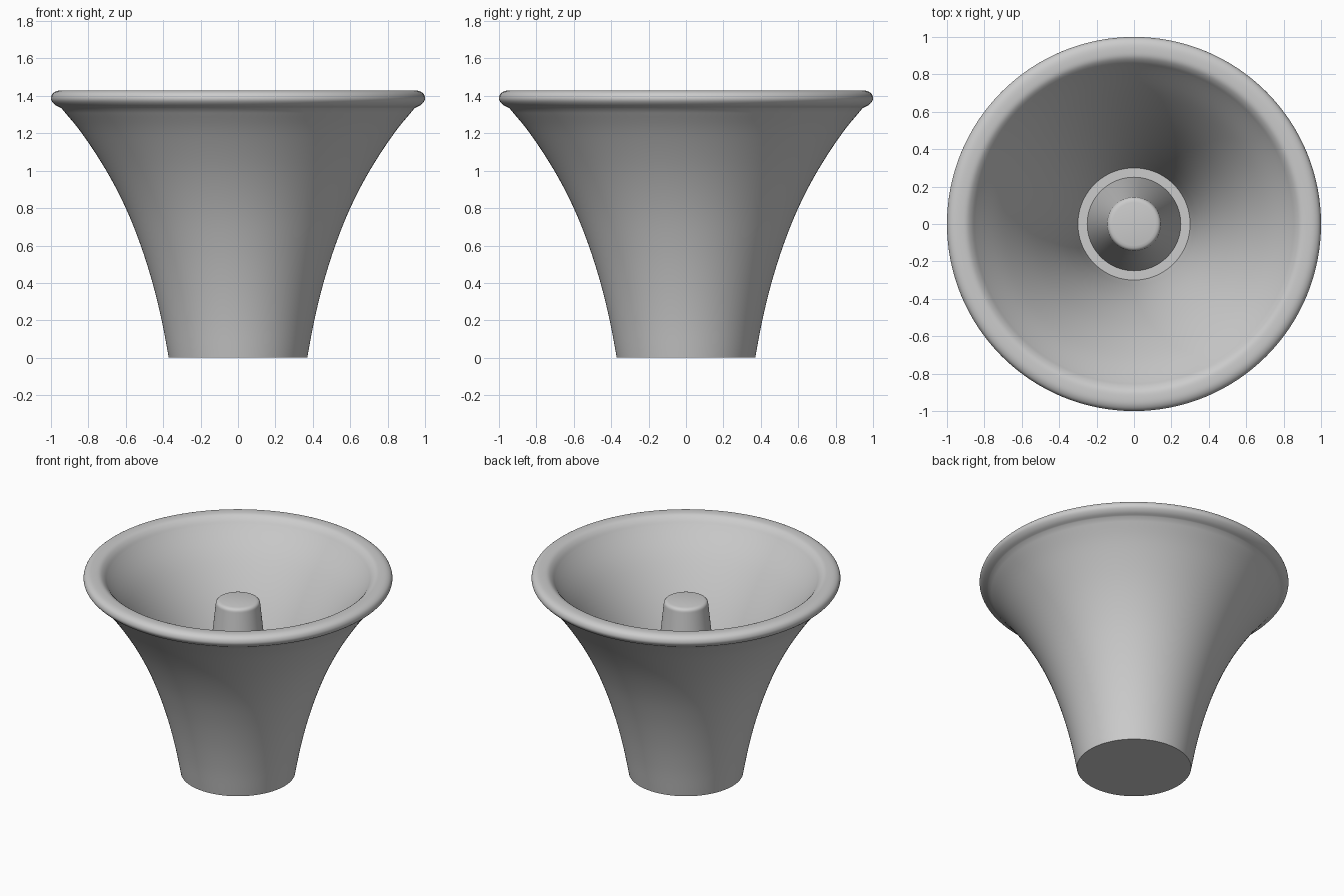
import bpy, math
from mathutils import Vector

if "Cube" in bpy.data.objects:
    bpy.data.objects.remove(bpy.data.objects["Cube"])

SIDES = 128

def smooth_path(pts, steps=5):
    """Catmull-Rom curve through (radius, z) points."""
    p = [Vector(q) for q in pts]
    p = [2 * p[0] - p[1]] + p + [2 * p[-1] - p[-2]]
    out = []
    for a, b, c, d in zip(p, p[1:], p[2:], p[3:]):
        for i in range(steps):
            t = i / steps
            out.append(0.5 * (2 * b + (c - a) * t + (2 * a - 5 * b + 4 * c - d) * t**2
                              + (3 * b - a - 3 * c + d) * t**3))
    return out + [p[-2]]

def lathe(name, profile):
    """Revolve a (radius, z) profile round z; radius 0 closes to a pole."""
    verts, faces, rings = [], [], []
    for r, z in profile:
        n = 1 if r < 1e-5 else SIDES
        rings.append(range(len(verts), len(verts) + n))
        verts += [(r * math.cos(2 * math.pi * i / SIDES),
                   r * math.sin(2 * math.pi * i / SIDES), z) for i in range(n)]
    for lo, hi in zip(rings, rings[1:]):
        for i in range(SIDES):
            j = (i + 1) % SIDES
            if len(lo) == 1:
                faces.append((lo[0], hi[j], hi[i]))
            elif len(hi) == 1:
                faces.append((lo[i], lo[j], hi[0]))
            else:
                faces.append((lo[i], lo[j], hi[j], hi[i]))
    me = bpy.data.meshes.new(name)
    me.from_pydata(verts, [], faces)
    ob = bpy.data.objects.new(name, me)
    bpy.context.collection.objects.link(ob)
    bpy.ops.object.select_all(action='DESELECT')
    ob.select_set(True)
    bpy.context.view_layer.objects.active = ob
    bpy.ops.object.shade_smooth_by_angle(angle=math.radians(35))
    return ob

FLOOR = 0.2

# Flared cup: outer wall, rolled rim, inner wall and floor ring
outer = smooth_path([(0.37, 0), (0.408, 0.2), (0.457, 0.4), (0.52, 0.6), (0.60, 0.8),
                     (0.704, 1.0), (0.835, 1.2), (0.945, 1.335)])
rim = smooth_path([(0.945, 1.335), (0.975, 1.35), (0.995, 1.37), (1.0, 1.39),
                   (0.99, 1.413), (0.965, 1.427), (0.93, 1.43), (0.895, 1.425),
                   (0.868, 1.405), (0.845, 1.375)], 4)
inner = smooth_path([(0.845, 1.375), (0.71, 1.2), (0.585, 1.0), (0.485, 0.8),
                     (0.405, 0.6), (0.345, 0.4), (0.30, FLOOR)])
lathe("flared_cup", [(0, 0)] + outer + rim[1:] + inner[1:] + [(0.25, FLOOR)])

# Tapered centre peg with a softened top edge
edge = smooth_path([(0.145, 1.195), (0.142, 1.215), (0.132, 1.227), (0.115, 1.232)], 3)
lathe("centre_peg", [(0.25, FLOOR)] + edge + [(0, 1.232)])
